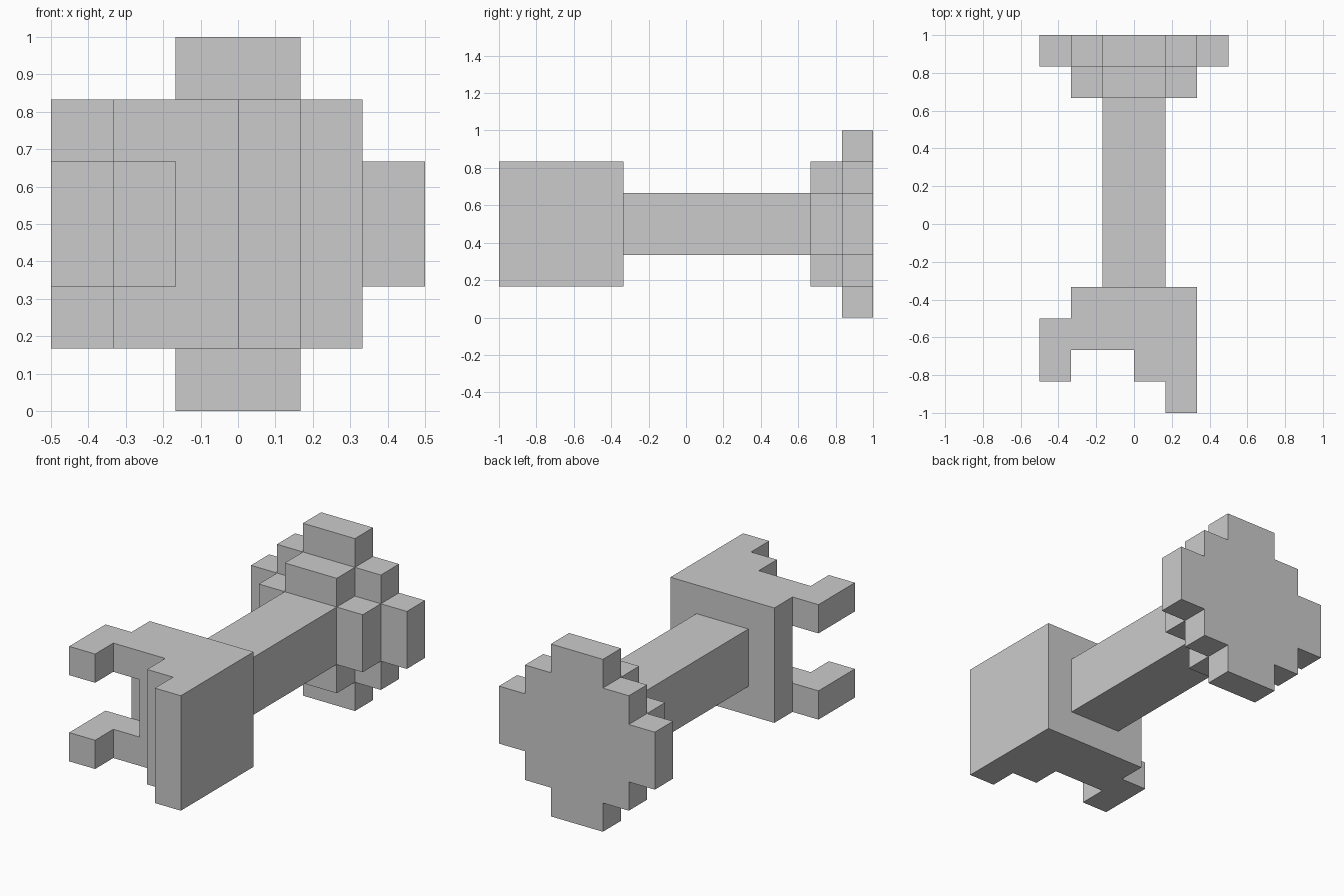
import bpy, bmesh
from mathutils import Vector

if "Cube" in bpy.data.objects:
    bpy.data.objects.remove(bpy.data.objects["Cube"])

U = 1 / 6  # size of one grid step


def prism(name, outline, to_point, start, end):
    """Extrude a closed 2D outline from start to end; all values in grid steps."""
    bm = bmesh.new()
    base = bm.faces.new([bm.verts.new(to_point(a, b, start) * U) for a, b in outline])
    ext = bmesh.ops.extrude_face_region(bm, geom=[base], use_keep_orig=True)
    top = [g for g in ext["geom"] if isinstance(g, bmesh.types.BMVert)]
    shift = (to_point(0, 0, end) - to_point(0, 0, start)) * U
    bmesh.ops.translate(bm, verts=top, vec=shift)
    bmesh.ops.recalc_face_normals(bm, faces=bm.faces)
    mesh = bpy.data.meshes.new(name)
    bm.to_mesh(mesh)
    bm.free()
    obj = bpy.data.objects.new(name, mesh)
    bpy.context.collection.objects.link(obj)
    return obj


def along_y(a, b, d):
    return Vector((a, d, b + 3))  # outline in x and z, centred on the shaft axis


def along_z(a, b, d):
    return Vector((a, b, d))  # outline in x and y


def stepped_disc(quarter):
    """Mirror a quarter staircase into a full stepped outline."""
    right = quarter + [(x, -z) for x, z in reversed(quarter)]
    return right + [(-x, z) for x, z in reversed(right)]


# Stepped round end and the smaller collar in front of it
prism("end_disc", stepped_disc([(1, 3), (1, 2), (2, 2), (2, 1), (3, 1)]), along_y, 5, 6)
prism("end_collar", stepped_disc([(1, 2), (1, 1), (2, 1)]), along_y, 4, 5)

# Square shaft
prism("shaft", [(-1, -1), (1, -1), (1, 1), (-1, 1)], along_y, -2, 4)

# Claw-shaped head, one plan outline extruded upwards
claw = [(-2, -2), (2, -2), (2, -6), (1, -6), (1, -5), (0, -5), (0, -4),
        (-2, -4), (-2, -5), (-3, -5), (-3, -3), (-2, -3)]
head = prism("claw_head", claw, along_z, 1, 5)

# Slot that splits the left side into two prongs
slot = prism("slot_cutter", [(-4, -7), (-1, -7), (-1, -3), (-4, -3)], along_z, 2, 4)
slot.hide_render = True
slot.hide_set(True)
cut = head.modifiers.new("slot", "BOOLEAN")
cut.operation = "DIFFERENCE"
cut.solver = "EXACT"
cut.object = slot
